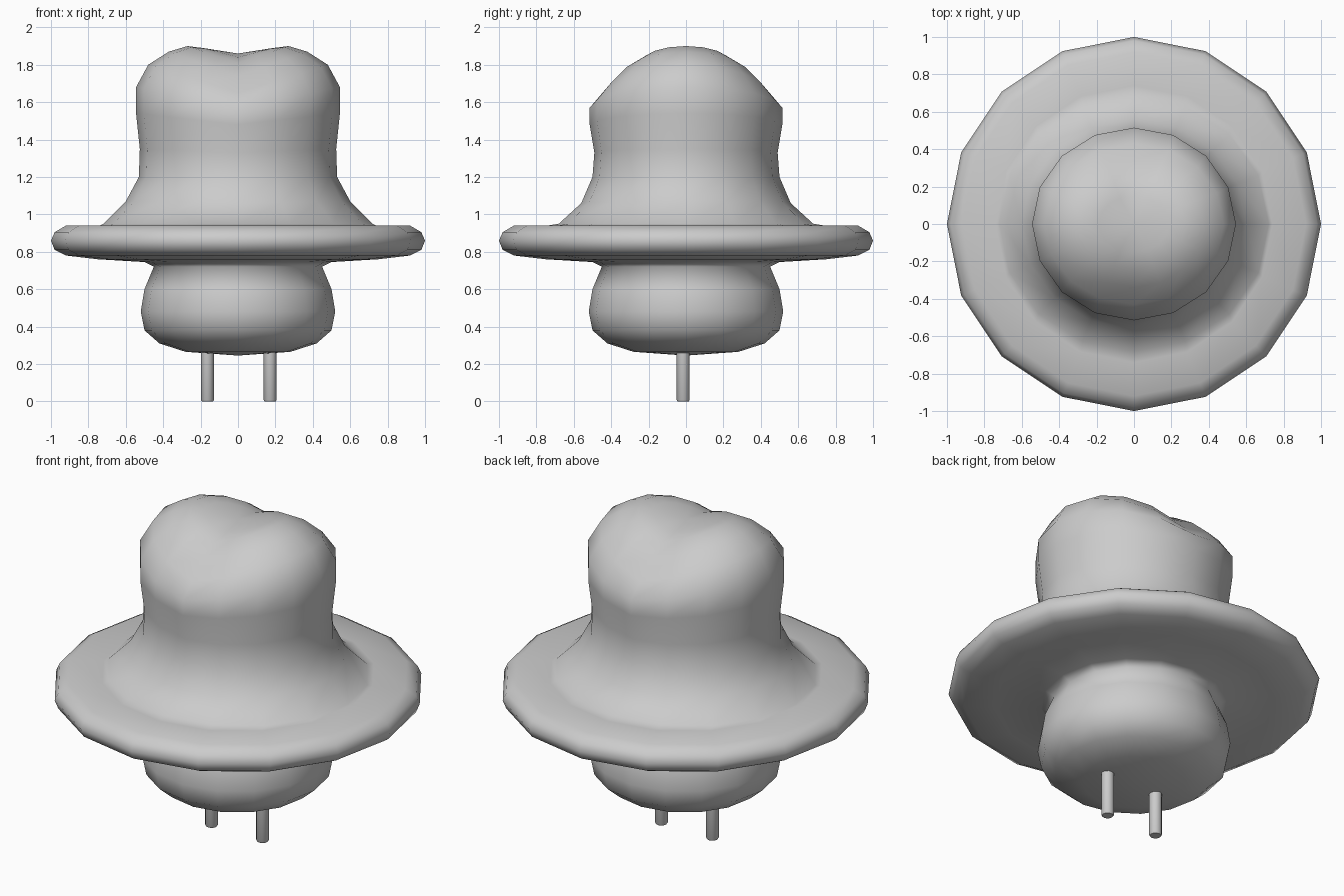
import bpy, bmesh
from math import cos, sin, pi

cube = bpy.data.objects.get("Cube")
if cube:
    bpy.data.objects.remove(cube, do_unlink=True)

grey = bpy.data.materials.new("light_grey")
grey.use_nodes = True
COLOUR = (0.6, 0.6, 0.6, 1)
grey.diffuse_color = COLOUR
grey.node_tree.nodes["Principled BSDF"].inputs["Base Color"].default_value = COLOUR

SIDES = 16


def lathe(name, rings, bottom, top, sides=SIDES, centre=(0, 0), angle=180):
    """Skin rings of (x radius, z at x, y radius, z at y), closed by two poles."""
    bm = bmesh.new()
    loops = []
    for rx, zx, ry, zy in rings:
        loop = []
        for i in range(sides):
            a = 2 * pi * i / sides
            w = abs(cos(a))  # lobes stay high on the x axis, sag on the y axis
            loop.append(bm.verts.new((centre[0] + rx * cos(a), centre[1] + ry * sin(a),
                                      zx * w + zy * (1 - w))))
        loops.append(loop)
    for lo, hi in zip(loops, loops[1:]):
        for i in range(sides):
            j = (i + 1) % sides
            bm.faces.new((lo[i], lo[j], hi[j], hi[i]))
    low = bm.verts.new((*centre, bottom))
    high = bm.verts.new((*centre, top))
    for i in range(sides):
        j = (i + 1) % sides
        bm.faces.new((low, loops[0][j], loops[0][i]))
        bm.faces.new((high, loops[-1][i], loops[-1][j]))
    bmesh.ops.recalc_face_normals(bm, faces=bm.faces)
    mesh = bpy.data.meshes.new(name)
    bm.to_mesh(mesh)
    bm.free()
    mesh.materials.append(grey)
    obj = bpy.data.objects.new(name, mesh)
    bpy.context.collection.objects.link(obj)
    bpy.ops.object.select_all(action="DESELECT")
    obj.select_set(True)
    bpy.context.view_layer.objects.active = obj
    bpy.ops.object.shade_smooth_by_angle(angle=angle * pi / 180)
    return obj


def round_ring(r, z):
    return (r, z, r, z)


# Rounded base and brim
base = [(0.28, 0.265), (0.42, 0.31), (0.50, 0.38), (0.52, 0.48), (0.50, 0.60),
        (0.45, 0.72), (0.50, 0.745), (0.75, 0.76), (0.92, 0.78), (0.98, 0.81),
        (1.0, 0.86), (0.98, 0.905), (0.92, 0.94), (0.74, 0.94)]

# Flared neck rising into a two-lobed crown with a central dip
crown = [(0.72, 0.95, 0.68, 0.95), (0.60, 1.07, 0.56, 1.06), (0.53, 1.20, 0.50, 1.20),
         (0.525, 1.35, 0.49, 1.33), (0.545, 1.54, 0.515, 1.48),
         (0.545, 1.68, 0.515, 1.57), (0.48, 1.80, 0.43, 1.65),
         (0.37, 1.87, 0.34, 1.74), (0.27, 1.90, 0.24, 1.81),
         (0.19, 1.89, 0.15, 1.84)]

lathe("body", [round_ring(r, z) for r, z in base] + crown, 0.245, 1.86)

# Two small pegs underneath
for name, x in (("right_peg", -0.163), ("left_peg", 0.172)):
    lathe(name, [round_ring(0.03, 0), round_ring(0.035, 0.008), round_ring(0.035, 0.32)],
          0, 0.32, sides=12, centre=(x, -0.015), angle=40)
